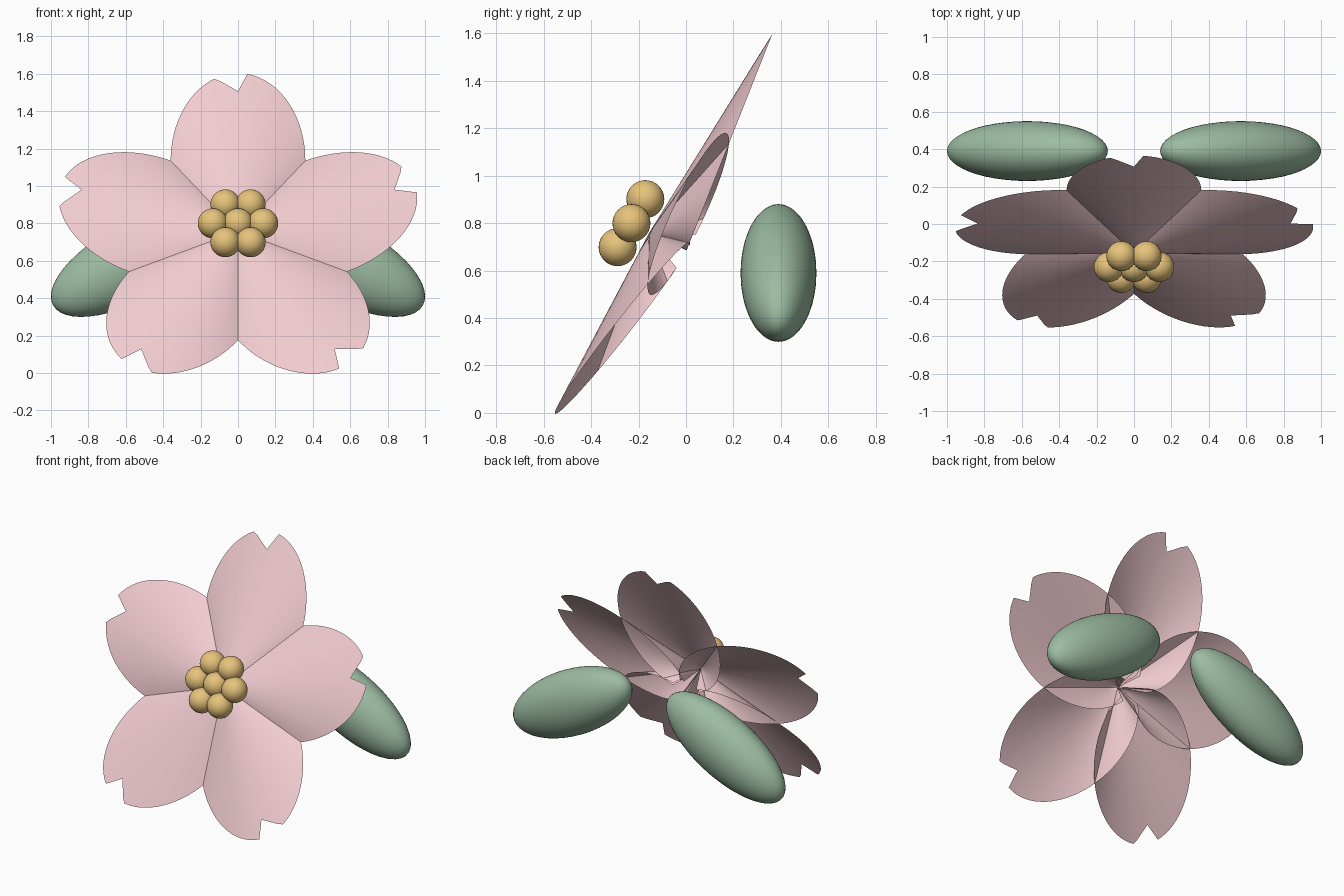
import bpy, math
from mathutils import Matrix, Vector

if "Cube" in bpy.data.objects:
    bpy.data.objects.remove(bpy.data.objects["Cube"])


def material(name, rgb):
    m = bpy.data.materials.new(name)
    m.diffuse_color = (*rgb, 1)
    m.use_nodes = True
    m.node_tree.nodes["Principled BSDF"].inputs["Base Color"].default_value = m.diffuse_color
    return m


pink = material("petal_pink", (0.88, 0.60, 0.63))
gold = material("stamen_gold", (0.80, 0.55, 0.20))
green = material("leaf_green", (0.33, 0.50, 0.36))

# Flower frame: centre of the stamens, face tipped 30 degrees upward
flower = Matrix.Translation((0, -0.23, 0.8)) @ Matrix.Rotation(math.radians(60), 4, 'X')


def ellipsoid(name, loc, scale, mat, tilt=0, seg=32, rings=16):
    bpy.ops.mesh.primitive_uv_sphere_add(segments=seg, ring_count=rings, radius=1,
                                         location=loc, rotation=(0, tilt, 0))
    o = bpy.context.object
    o.name = name
    o.scale = scale
    o.data.materials.append(mat)
    bpy.ops.object.shade_smooth()


def petal_outline():
    """Elliptical outline (across, along) with a lopsided notch at the tip."""
    def ell(deg):
        a = math.radians(deg)
        return 0.36 * math.sin(a), 0.497 * (1 - math.cos(a))
    right = [ell(15 + 157 * i / 30) for i in range(31)]
    left = [(-w, s) for w, s in (ell(15 + 144 * i / 28) for i in range(29))]
    return right + [(0, 0.88), (-0.095, 0.945)] + left[::-1]


def petal_point(w, s):
    # conical petal: the sides droop backward from the midline
    return Vector((w, s, -0.085 - 0.03 * s - 0.338 * w * w / s))


# Petals: cones fanned in rings from the flower centre
RINGS = 6
outline = petal_outline()
n = len(outline)
for k in range(5):
    place = flower @ Matrix.Rotation(math.radians(72 * k), 4, 'Z')
    apex = Vector((0, 0, -0.085))
    verts = [apex]
    for r in range(1, RINGS + 1):
        verts += [apex.lerp(petal_point(w, s), r / RINGS) for w, s in outline]
    faces = [(0, 1 + i, 2 + i) for i in range(n - 1)]
    for r in range(RINGS - 1):
        a, b = 1 + r * n, 1 + (r + 1) * n
        faces += [(a + i, b + i, b + i + 1, a + i + 1) for i in range(n - 1)]
    me = bpy.data.meshes.new("petal")
    me.from_pydata([place @ v for v in verts], [], faces)
    me.materials.append(pink)
    me.shade_smooth()
    o = bpy.data.objects.new(f"petal_{k + 1}", me)
    bpy.context.collection.objects.link(o)

# Stamens: one in the middle, six around
ellipsoid("stamen_centre", flower @ Vector((0, 0, 0)), (0.08,) * 3, gold)
for k in range(6):
    a = math.radians(60 * k)
    p = flower @ Vector((0.135 * math.cos(a), 0.135 * math.sin(a), 0))
    ellipsoid(f"stamen_{k + 1}", p, (0.08,) * 3, gold)

# Leaves: a mirrored pair behind the flower
for side, name in ((1, "right_leaf"), (-1, "left_leaf")):
    ellipsoid(name, (side * 0.57, 0.39, 0.59), (0.477, 0.16, 0.205), green,
              tilt=side * math.radians(28.5), seg=48, rings=24)
